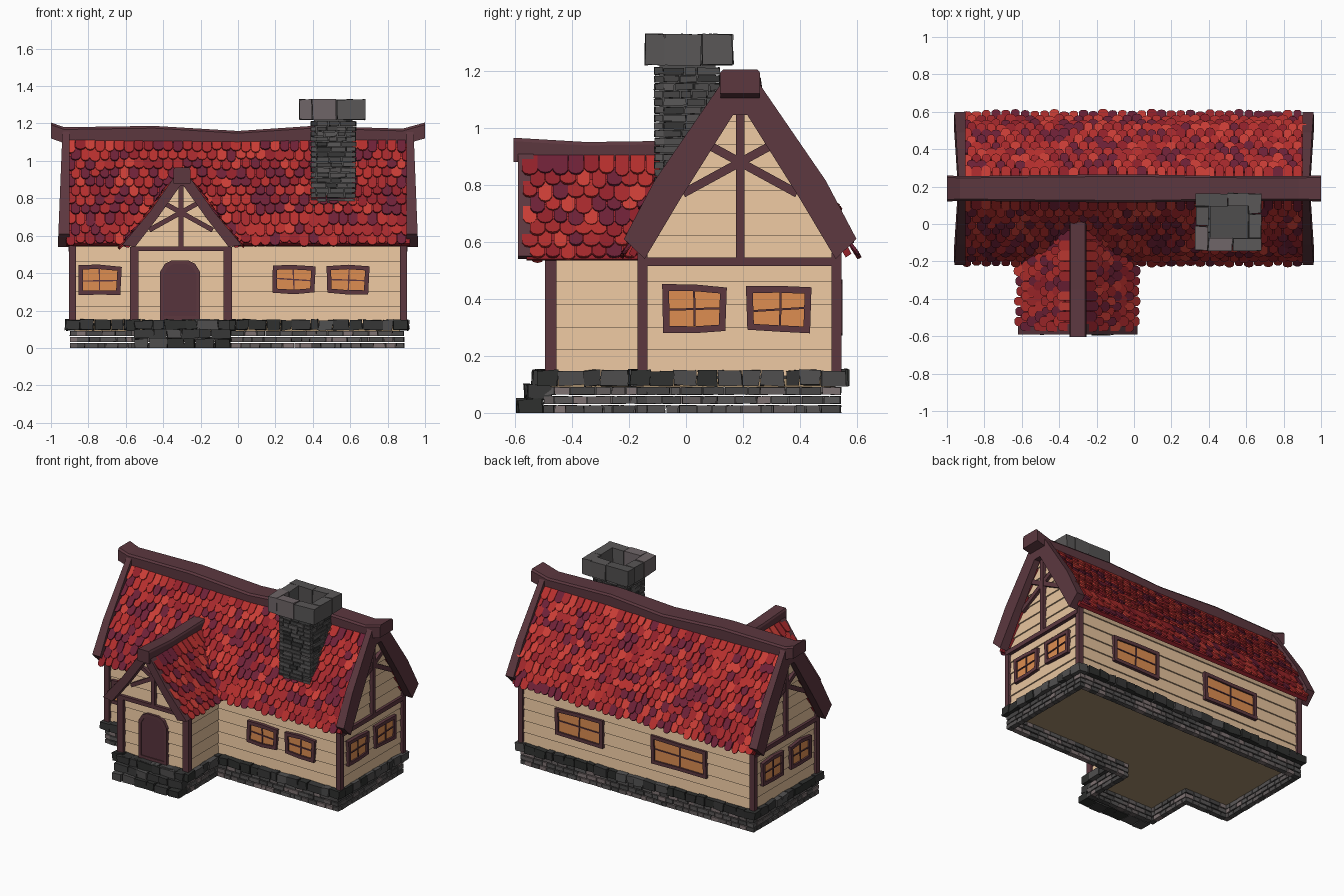
import bpy, bmesh, math, random
from mathutils import Vector as V

if "Cube" in bpy.data.objects:
    bpy.data.objects.remove(bpy.data.objects["Cube"])
random.seed(7)
R = random.uniform
MATS = {}


def mat(rgb):
    if rgb not in MATS:
        m = bpy.data.materials.new("paint_%d_%d_%d" % rgb)
        m.diffuse_color = [(c / 255) ** 2.2 for c in rgb] + [1]
        m.use_nodes = True
        m.node_tree.nodes["Principled BSDF"].inputs["Base Color"].default_value = m.diffuse_color
        MATS[rgb] = m
    return MATS[rgb]


WOOD, DOOR, TAN, GLOW = (92, 58, 65), (88, 55, 63), (230, 194, 156), (220, 140, 82)
TILES = [(182, 51, 49), (165, 45, 48), (202, 64, 57), (146, 38, 46), (110, 38, 58)]
BRICKS = [(84, 82, 82), (98, 92, 92), (72, 71, 71), (126, 114, 114), (90, 88, 88)]
DARKS = [(58, 58, 58), (50, 51, 50), (80, 79, 79)]


def loft(bm, loops, mi=0, closed=False):
    """Skin a list of rings; capped ends, or joined into a closed frame."""
    rings = [[bm.verts.new(p) for p in l] for l in loops]
    pairs = list(zip(rings, rings[1:]))
    fs = []
    if closed:
        pairs.append((rings[-1], rings[0]))
    else:
        fs += [bm.faces.new(rings[0]), bm.faces.new(rings[-1][::-1])]
    for a, b in pairs:
        for i in range(len(a)):
            j = (i + 1) % len(a)
            fs.append(bm.faces.new((a[i], a[j], b[j], b[i])))
    for f in fs:
        f.material_index = mi


def rect(x0, x1, y0, y1, z):
    return [V((x0, y0, z)), V((x1, y0, z)), V((x1, y1, z)), V((x0, y1, z))]


def box(bm, x0, x1, y0, y1, z0, z1, mi=0):
    loft(bm, [rect(x0, x1, y0, y1, z0), rect(x0, x1, y0, y1, z1)], mi)


def beam(bm, a, b, w, n, t, mi=0):
    """Timber from a to b, w wide and t thick along normal n."""
    a, b, n = V(a), V(b), V(n)
    s = (b - a).cross(n).normalized() * w / 2
    loft(bm, [[p - s - n * t * .5, p + s - n * t * .5, p + s + n * t * .5, p - s + n * t * .5]
              for p in (a, b)], mi)


def finish(bm, name, colours):
    bmesh.ops.recalc_face_normals(bm, faces=bm.faces[:])
    me = bpy.data.meshes.new(name)
    bm.to_mesh(me)
    for c in colours:
        me.materials.append(mat(c))
    bpy.context.collection.objects.link(bpy.data.objects.new(name, me))


def stones(bm, p, q, z0, z1, depth, length, ncol, jit=.003):
    """Run of uneven stones from p to q."""
    p, q = V((*p, 0)), V((*q, 0))
    d = (q - p).normalized()
    side = V((-d.y, d.x, 0)) * depth / 2
    n = max(1, round((q - p).length / length))
    cuts = [(i + (R(-.25, .25) if 0 < i < n else 0)) / n for i in range(n + 1)]
    for c0, c1 in zip(cuts, cuts[1:]):
        a, b = p.lerp(q, c0) + d * .002, p.lerp(q, c1) - d * .002
        o = side.normalized() * R(-jit, jit)
        loft(bm, [[c + o + V((R(-jit, jit), R(-jit, jit), z + R(-jit, jit) * (z > .01)))
                   for c in (a - side, b - side, b + side, a + side)]
                  for z in (z0, z1)], random.randrange(ncol))


def course(bm, path, z0, z1, depth, length, ncol, jit=.003):
    """Closed course of stones, each side lapping the next corner."""
    for p, q in zip(path, path[1:] + path[:1]):
        d = (V(q) - V(p)).normalized() * depth / 2
        stones(bm, V(p) + d, V(q) + d, z0, z1, depth, length, ncol, jit)


# Foundation: brick courses, cap stones, entrance steps, floor
def plan(o):
    return [(-.88 - o, -.155 - o), (-.55 - o, -.155 - o), (-.55 - o, -.48 - o), (-.055 + o, -.48 - o),
            (-.055 + o, -.155 - o), (.87 + o, -.155 - o), (.87 + o, .525 + o), (-.88 - o, .525 + o)]


bm = bmesh.new()
for k in range(3):
    course(bm, plan(0), k * .032, k * .032 + .026, .035, R(.05, .065), 5, .0012)
finish(bm, "foundation_bricks", BRICKS)
bm = bmesh.new()
course(bm, plan(.006), .096, .15, .07, .075, 3, .005)
finish(bm, "foundation_cap_stones", DARKS)
bm = bmesh.new()
for y, z in ((-.545, 0), (-.52, .05), (-.495, .1)):
    stones(bm, (-.555, y), (-.04, y), z, z + .048, .085, .09, 3, .005)
finish(bm, "entrance_steps", DARKS)
bm = bmesh.new()
box(bm, -.875, .865, -.15, .52, .09, .12)
box(bm, -.545, -.06, -.475, -.15, .09, .12)
finish(bm, "floor", [(165, 140, 108)])


# Clapboard walls: stacked lapped boards that narrow into the gable
def clapboards(name, hw, apex, ring):
    bm = bmesh.new()
    half = lambda z: hw if z < .54 else hw * (apex - z) / (apex - .54)
    zs = [.13] + [.22 + .08 * i for i in range(20)]
    zs = [z for z in zs if z < apex - .03] + [apex - .01]
    for a, b in zip(zs, zs[1:]):
        loft(bm, [ring(half(a), .009, a), ring(half(b), 0, b)])
    finish(bm, name, [TAN])


clapboards("main_walls", .335, 1.12, lambda h, e, z: rect(-.88 - e, .88 + e, .19 - h - e, .19 + h + e, z))
clapboards("porch_walls", .255, .91, lambda h, e, z: rect(-.305 - h - e, -.305 + h + e, -.465 - e, 0, z))

# Timber frame: corner posts, sills, gable braces
bm = bmesh.new()
for s in (-1, 1):
    for y in (-.15, .53):
        box(bm, s * .885 - .018, s * .885 + .018, y - .02, y + .015, .12, .56)
    x, n = s * .892, (s, 0, 0)
    beam(bm, (x, -.15, .53), (x, .53, .53), .03, n, .03)
    beam(bm, (x, .19, .53), (x, .19, 1.06), .03, n, .03)
    for m in (-1, 1):
        beam(bm, (x, .19 - m * .2, .77), (x, .19 + m * .13, .95), .03, n, .026)
    px = -.305 + s * .25
    box(bm, px - .022, px + .022, -.495, -.455, .13, .54)
    beam(bm, (-.305 - s * .17, -.478, .63), (-.305 + s * .11, -.478, .785), .026, (0, -1, 0), .026)
beam(bm, (-.57, -.478, .53), (-.04, -.478, .53), .026, (0, -1, 0), .034)
beam(bm, (-.305, -.478, .53), (-.305, -.478, .88), .026, (0, -1, 0), .034)
finish(bm, "timber_frame", [WOOD])


# Roof surfaces: slope paths as (distance from ridge, height)
MAIN = [(.05, 1.115), (.285, .775), (.39, .558)]
PORCH = [(.035, .90), (.175, .705), (.308, .54)]
main_at = lambda s: lambda a, d, z: V((a, .19 + s * d, z))
porch_at = lambda s: lambda a, d, z: V((-.3 + s * d, a, z))


def along(path, s):
    """Point and direction at arc length s."""
    for p, q in zip(path, path[1:]):
        l = math.dist(p, q)
        if s <= l or q == path[-1]:
            t = (V(q) - V(p)) / l
            return V(p) + t * s, t
        s -= l


def shingles(name, path, frames, rows, w, span):
    """Rows of round-ended tiles, alternate rows offset by half a tile."""
    bm = bmesh.new()
    total = sum(math.dist(p, q) for p, q in zip(path, path[1:]))
    for P in frames:
        for i in range(rows):
            c, t = along(path, i * (total - .075) / (rows - 1))
            a0, a1 = span(c.y - .03)
            a = a0 + w * (.5 + .5 * (i % 2))
            while a < a1 - w * .3:
                L, lift, ww = R(.08, .102), R(.01, .018), w * R(.42, .52)
                shape = [(-1, 0), (1, 0), (1, .78), (.6, .95), (0, 1), (-.6, .95), (-1, .78)]
                loops = []
                for th in (0, .01):
                    ring = []
                    for u, v in shape:
                        p = c + t * v * L + V((-t.y, t.x)) * (th + lift * v)
                        ring.append(P(a + u * ww, p.x, p.y))
                    loops.append(ring)
                loft(bm, loops, random.choice([0, 0, 1, 1, 2, 3, 4, 4]))
                a += w
    finish(bm, name, TILES)


def valley(z):
    d = .05 + (1.125 - z) * .735 if z > .785 else .3 + (.785 - z) * .444
    return -.575, .22 - d


shingles("main_roof_shingles", MAIN, [main_at(-1), main_at(1)], 11, .052, lambda z: (-.92, .92))
shingles("porch_roof_shingles", PORCH, [porch_at(-1), porch_at(1)], 8, .054, valley)


# Roof decks and gable barge boards: mirrored half profiles swept along the ridge
def sweep(name, outer, inner, P, spans, colour):
    flip = lambda pts: [(-d, z) for d, z in pts]
    profile = flip(outer[::-1]) + outer + inner[::-1] + flip(inner)
    bm = bmesh.new()
    for a0, a1 in spans:
        loft(bm, [[P(a(z) if callable(a) else a, d, z) for d, z in profile] for a in (a0, a1)])
    finish(bm, name, [colour])


sweep("main_roof_deck", MAIN, [(.02, 1.08), (.262, .755), (.37, .545)], main_at(1), [(-.92, .92)], TILES[3])
sweep("porch_roof_deck", PORCH, [(.02, .87), (.16, .69), (.285, .535)], porch_at(1), [(-.56, 0)], TILES[3])
flare = lambda z: .963 - .04 * (z - .55)
sweep("main_barge_boards", [(.06, 1.165), (.3, .815), (.408, .61)], [(.025, 1.045), (.21, .75), (.335, .54)],
      main_at(1), [(.9, flare), (-.9, lambda z: -flare(z))], WOOD)
sweep("porch_barge_boards", [(.03, .93), (.17, .73), (.32, .55)], [(.01, .865), (.13, .695), (.25, .54)],
      porch_at(1), [(-.59, -.535)], WOOD)

# Ridge beams, the main one sagging between lifted ends
bm = bmesh.new()
ridge = [(-1, 1.205, .07), (-.93, 1.18, .066), (-.45, 1.187, .072), (0, 1.16, .076),
         (.4, 1.187, .068), (.88, 1.172, .066), (1, 1.205, .07)]
section = ((-1, .085), (-1, .012), (-.85, 0), (.85, 0), (1, .012), (1, .085))
loft(bm, [[V((x, .19 + h * u, z - k)) for u, k in section] for x, z, h in ridge])
finish(bm, "main_ridge_beam", [WOOD])
bm = bmesh.new()
loft(bm, [[V((-.3 + .045 * u, y, z - k)) for u, k in section]
          for y, z in ((-.605, .965), (-.35, .95), (.01, .955))])
finish(bm, "porch_ridge_beam", [WOOD])


# Chimney: brick shaft with core, ring of large cap stones
def square(cx, cy, hx, hy):
    return [(cx - hx, cy - hy), (cx + hx, cy - hy), (cx + hx, cy + hy), (cx - hx, cy + hy)]


bm = bmesh.new()
for k in range(18):
    course(bm, square(.51, .005, .105, .1), .72 + k * .0275, .743 + k * .0275, .03, R(.05, .07), 5, .002)
finish(bm, "chimney_bricks", [BRICKS[0], BRICKS[2], BRICKS[4], DARKS[0], DARKS[2]])
bm = bmesh.new()
box(bm, .407, .613, -.093, .103, .7, 1.225)
finish(bm, "chimney_core", [(80, 79, 79)])
bm = bmesh.new()
course(bm, square(.505, .01, .143, .12), 1.22, 1.328, .068, .12, 3, .003)
finish(bm, "chimney_cap_stones", [BRICKS[0], (110, 101, 103), BRICKS[4]])


# Windows and door: outline ring, recessed panel, glazing bars
def opening(bm, o, u, n, outline, border, panel=.005):
    o, u, n = V(o), V(u), V(n)
    at = lambda p, out: o + u * p[0] + V((0, 0, p[1])) + n * out
    xs, zs = [p[0] for p in outline], [p[1] for p in outline]
    mx, mz = (max(xs) + min(xs)) / 2, (max(zs) + min(zs)) / 2
    kx, kz = 1 - 2 * border / (max(xs) - min(xs)), 1 - 2 * border / (max(zs) - min(zs))
    inner = [(mx + (x - mx) * kx, mz + (z - mz) * kz) for x, z in outline]
    loft(bm, [[at(p, h) for p in ring] for ring, h in
              ((outline, -.01), (outline, .016), (inner, .016), (inner, -.01))], 0, True)
    loft(bm, [[at(p, h) for p in inner] for h in (-.01, panel)], 1)
    return at


def window(bm, o, u, n, w, h):
    j = lambda: R(-.008, .008)
    bow = R(0, .007)
    w, h = w / 2, h / 2
    at = opening(bm, o, u, n, [(-w + j(), -h + j()), (0, -h - bow), (w + j(), -h + j()),
                               (w + j(), h + j()), (0, h + bow), (-w + j(), h + j())], .024)
    beam(bm, at((0, -h + .02), .005), at((j(), h - .016), .005), .007, n, .012)
    beam(bm, at((-w + .02, j()), .005), at((w - .02, j()), .005), .007, n, .012)


bm = bmesh.new()
for x in (-.74, .3, .59):
    window(bm, (x, -.153, .365), (1, 0, 0), (0, -1, 0), .225, .15)
for x, w in ((.44, .36), (-.33, .42)):
    window(bm, (x, .533, .37), (1, 0, 0), (0, 1, 0), w, .18)
for s in (-1, 1):
    for y in (.03, .33):
        window(bm, (s * .888, y, .365), (0, 1, 0), (s, 0, 0), .225, .16)
finish(bm, "windows", [WOOD, GLOW])
bm = bmesh.new()
half = [(.108, 0), (.108, .255), (.08, .3), (.045, .318)]
opening(bm, (-.31, -.474, .15), (1, 0, 0), (0, -1, 0), half + [(-x, z) for x, z in half[::-1]], .02, .01)
finish(bm, "front_door", [WOOD, DOOR])
